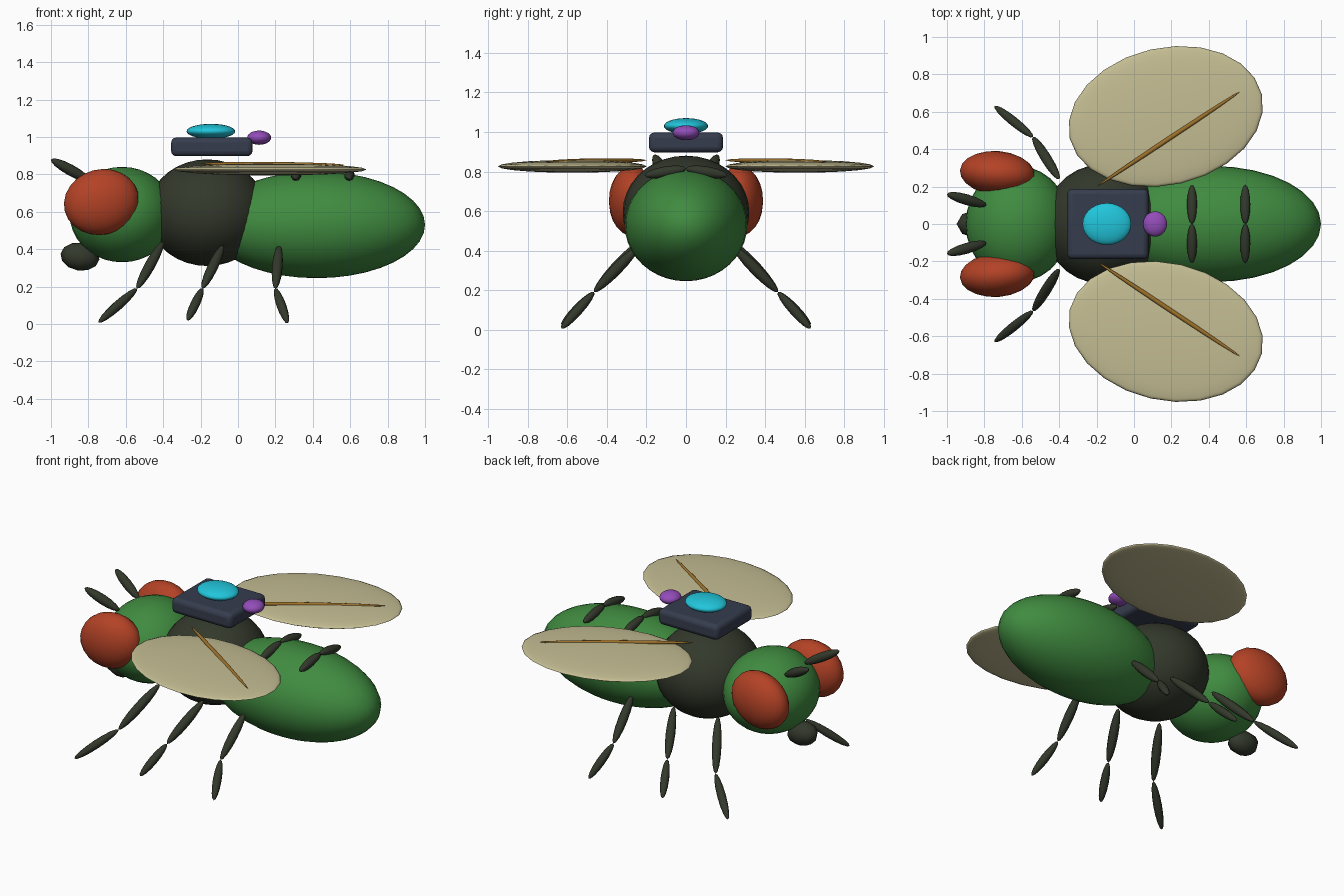
import bpy, math
from mathutils import Vector

if "Cube" in bpy.data.objects:
    bpy.data.objects.remove(bpy.data.objects["Cube"])


def material(name, r, g, b):
    m = bpy.data.materials.new(name)
    m.diffuse_color = tuple((c / 255) ** 2.2 for c in (r, g, b)) + (1,)
    m.use_nodes = True
    m.node_tree.nodes["Principled BSDF"].inputs["Base Color"].default_value = m.diffuse_color
    return m


GREEN = material("leaf green", 66, 138, 66)
DARK = material("dark olive", 54, 59, 47)
RED = material("brick red", 178, 68, 42)
TAN = material("wing tan", 195, 188, 146)
BROWN = material("vein brown", 155, 112, 46)
SLATE = material("slate", 57, 63, 79)
CYAN = material("cyan", 38, 196, 218)
PURPLE = material("purple", 146, 78, 184)


def finish(name, mat, angle=60):
    ob = bpy.context.object
    ob.name = name
    ob.data.materials.append(mat)
    bpy.ops.object.shade_smooth_by_angle(angle=math.radians(angle))
    return ob


def ellipsoid(name, mat, centre, radii, seg=24, rings=16, rot=(0, 0, 0)):
    bpy.ops.mesh.primitive_uv_sphere_add(segments=seg, ring_count=rings, radius=1,
                                         location=centre, rotation=rot)
    bpy.context.object.scale = radii
    return finish(name, mat)


def spindle(name, mat, a, b, r, seg=10, rings=8):
    """Long ellipsoid whose tips lie on a and b."""
    a, b = Vector(a), Vector(b)
    rot = (b - a).to_track_quat('Z', 'Y').to_euler()
    return ellipsoid(name, mat, (a + b) / 2, (r, r, (b - a).length / 2), seg, rings, rot)


# Body
ellipsoid("abdomen", GREEN, (0.42, 0, 0.53), (0.58, 0.31, 0.285), 32, 20)
ellipsoid("thorax", DARK, (-0.165, 0, 0.595), (0.32, 0.32, 0.285), 28, 18)
ellipsoid("head", GREEN, (-0.62, 0, 0.585), (0.28, 0.31, 0.255), 28, 18)
ellipsoid("mouth", DARK, (-0.845, 0, 0.36), (0.105, 0.075, 0.075), 8, 6, (0, 0.15, 0))

# Leg joints in x and z, from hip to foot; all legs share the same spread
LEGS = {"front": ((-0.40, 0.44), (-0.54, 0.19), (-0.745, 0.008)),
        "middle": ((-0.08, 0.42), (-0.19, 0.19), (-0.27, 0.02)),
        "rear": ((0.22, 0.42), (0.20, 0.19), (0.265, 0.005))}
SPREAD = (0.24, 0.465, 0.63)

for side, s in (("left", 1), ("right", -1)):
    # Eyes and antennae
    ellipsoid(f"{side}_eye", RED, (-0.73, s * 0.272, 0.652), (0.203, 0.118, 0.175), 20, 12,
              (0, -0.25, s * -0.08))
    spindle(f"{side}_antenna", DARK, (-0.79, s * 0.10, 0.765), (-1.0, s * 0.16, 0.88), 0.03)

    # Legs
    for leg, joints in LEGS.items():
        hip, knee, foot = [(x, s * y, z) for (x, z), y in zip(joints, SPREAD)]
        spindle(f"{side}_{leg}_thigh", DARK, hip, knee, 0.029)
        spindle(f"{side}_{leg}_shin", DARK, knee, foot, 0.026)

    # Wings with a single vein
    ellipsoid(f"{side}_wing", TAN, (0.17, s * 0.575, 0.826), (0.527, 0.367, 0.032), 24, 10,
              (0, 0, s * math.radians(13)))
    spindle(f"{side}_wing_vein", BROWN, (-0.20, s * 0.20, 0.857), (0.57, s * 0.71, 0.85), 0.013)

    # Raised abdomen bands
    for i, x in enumerate((0.31, 0.595)):
        spindle(f"{side}_band_{i + 1}", DARK, (x, 0, 0.815), (x, s * 0.21, 0.78), 0.028)

# Backpack with rounded edges
bpy.ops.mesh.primitive_cube_add(size=1, location=(-0.14, 0, 0.947))
pack = bpy.context.object
pack.scale = (0.435, 0.375, 0.1)
bpy.ops.object.transform_apply(location=False, rotation=False, scale=True)
bevel = pack.modifiers.new("rounding", 'BEVEL')
bevel.width = 0.028
bevel.segments = 3
finish("backpack", SLATE, 40)

# Dome light and rear knob
ellipsoid("dome_light", CYAN, (-0.145, 0, 1.03), (0.13, 0.112, 0.04), 28, 14)
ellipsoid("rear_knob", PURPLE, (0.113, 0, 0.996), (0.064, 0.068, 0.038), 20, 12)
